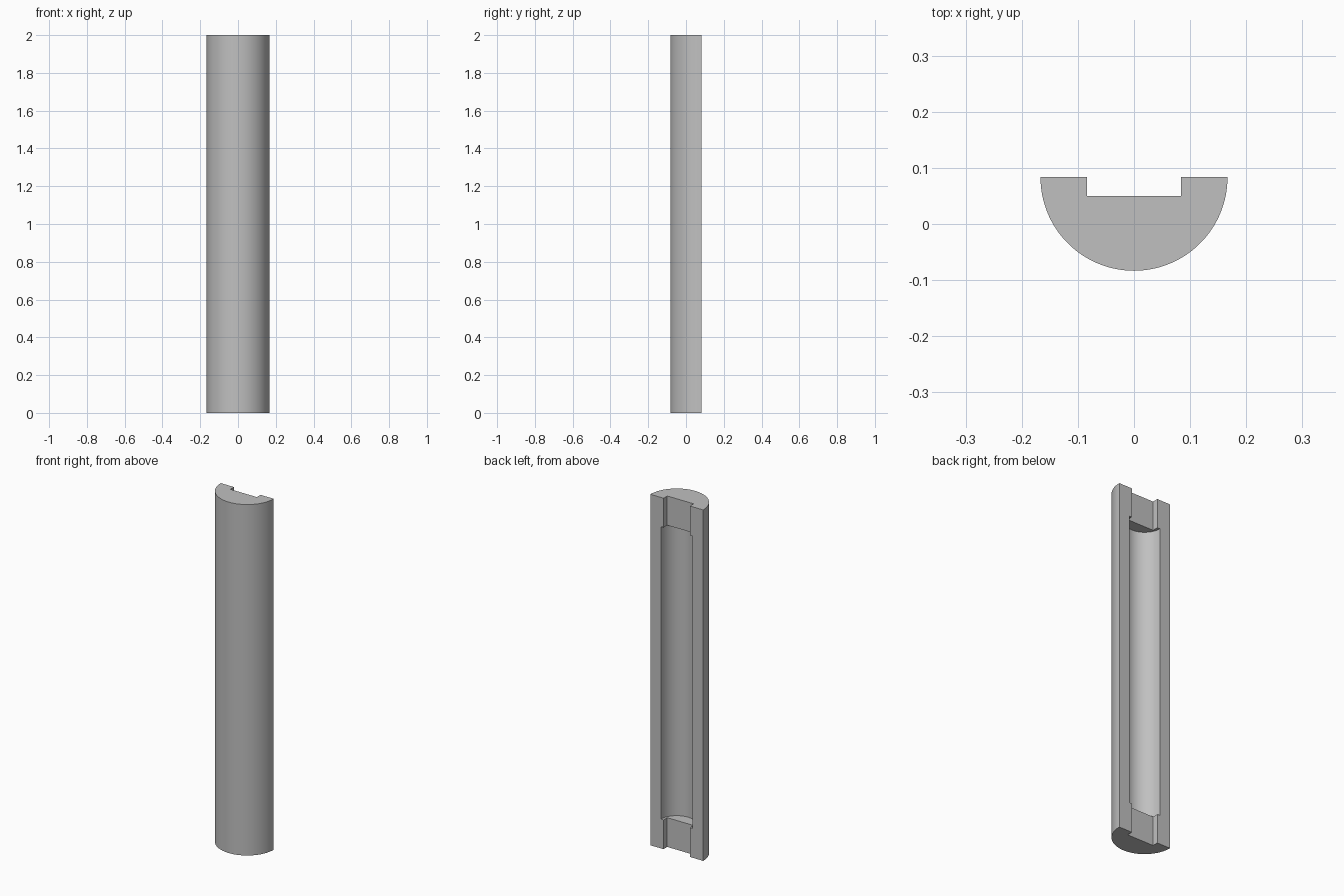
import bpy
import bmesh
from math import cos, sin, pi, radians

cube = bpy.data.objects.get("Cube")
if cube:
    bpy.data.objects.remove(cube, do_unlink=True)

R = 1 / 6            # outer radius
BACK = R / 2         # y of the flat back
HEIGHT = 2.0

grey = bpy.data.materials.new("plain_grey")
grey.use_nodes = True
colour = (0.53, 0.53, 0.53, 1)
grey.diffuse_color = colour
grey.node_tree.nodes["Principled BSDF"].inputs["Base Color"].default_value = colour


def prism(name, outline, z0, z1):
    """Extrude a closed xy outline from z0 to z1."""
    bm = bmesh.new()
    face = bm.faces.new([bm.verts.new((x, y, z0)) for x, y in outline])
    top = bmesh.ops.extrude_face_region(bm, geom=[face])["geom"]
    verts = [v for v in top if isinstance(v, bmesh.types.BMVert)]
    bmesh.ops.translate(bm, verts=verts, vec=(0, 0, z1 - z0))
    bmesh.ops.recalc_face_normals(bm, faces=bm.faces)
    mesh = bpy.data.meshes.new(name)
    bm.to_mesh(mesh)
    bm.free()
    mesh.materials.append(grey)
    obj = bpy.data.objects.new(name, mesh)
    bpy.context.collection.objects.link(obj)
    return obj


def half_circle(radius, steps=64):
    """Arc bulging to the front, its ends on the flat back."""
    return [(-radius * cos(pi * i / steps), BACK - radius * sin(pi * i / steps))
            for i in range(steps + 1)]


# Half-round body
body = prism("half_round_body", half_circle(R), 0, HEIGHT)

# Shallow slot along the whole back
w, floor, above = R / 2, BACK - R / 5, BACK + 0.1
slot = prism("slot_cutter", [(-w, floor), (w, floor), (w, above), (-w, above)],
             -0.1, HEIGHT + 0.1)

# Half-round cavity, closed at both ends
r = 0.6 * R
cavity = prism("cavity_cutter", [(-r, above)] + half_circle(r) + [(r, above)],
               R, HEIGHT - R)

# Cut both hollows, then drop the cutters
bpy.ops.object.select_all(action="DESELECT")
bpy.context.view_layer.objects.active = body
body.select_set(True)
for cutter in (slot, cavity):
    cutter.hide_render = True
    mod = body.modifiers.new(cutter.name, "BOOLEAN")
    mod.operation = "DIFFERENCE"
    mod.solver = "EXACT"
    mod.object = cutter
    bpy.ops.object.modifier_apply(modifier=mod.name)
    bpy.data.objects.remove(cutter, do_unlink=True)

bpy.ops.object.shade_smooth_by_angle(angle=radians(30))
